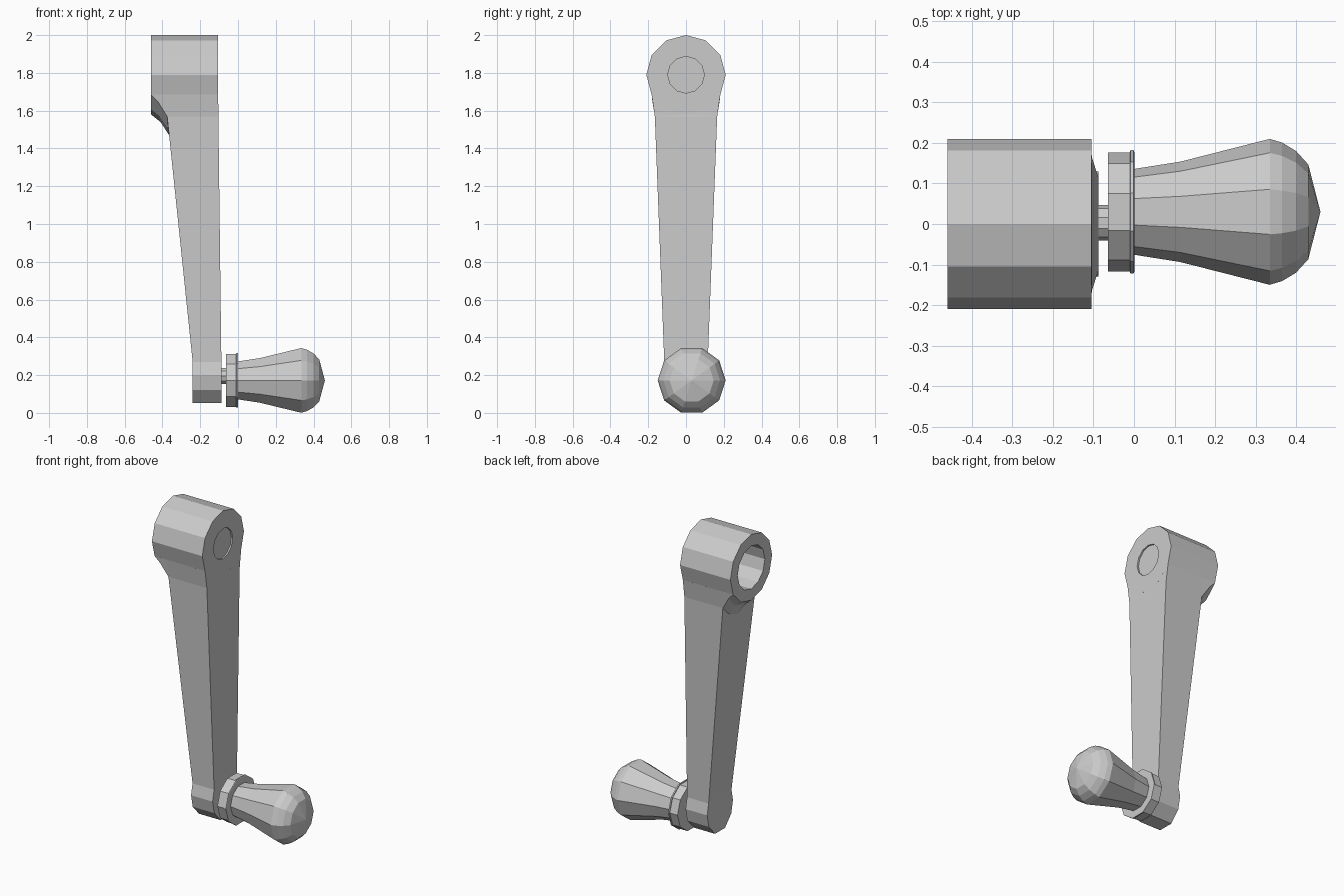
import bpy, bmesh
from math import cos, sin, pi

if "Cube" in bpy.data.objects:
    bpy.data.objects.remove(bpy.data.objects["Cube"])


def make(name, verts, faces):
    bm = bmesh.new()
    vs = [bm.verts.new(v) for v in verts]
    for f in faces:
        bm.faces.new([vs[i] for i in f])
    bmesh.ops.remove_doubles(bm, verts=bm.verts, dist=1e-5)
    bmesh.ops.recalc_face_normals(bm, faces=bm.faces)
    mesh = bpy.data.meshes.new(name)
    bm.to_mesh(mesh)
    bm.free()
    ob = bpy.data.objects.new(name, mesh)
    bpy.context.collection.objects.link(ob)
    return ob


def lathe(name, profile, n, cy, cz):
    """Revolve (x, radius) points around an axis parallel to x."""
    verts = [(x, cy + r * cos(2 * pi * i / n), cz + r * sin(2 * pi * i / n))
             for x, r in profile for i in range(n)]
    faces = []
    for k in range(len(profile) - 1):
        a, b = k * n, (k + 1) * n
        for i in range(n):
            j = (i + 1) % n
            if profile[k][1] == 0:
                faces.append((a, b + j, b + i))
            elif profile[k + 1][1] == 0:
                faces.append((a + i, a + j, b))
            else:
                faces.append((a + i, a + j, b + j, b + i))
    # share a single vertex at poles
    used = sorted({i for f in faces for i in f})
    remap = {v: i for i, v in enumerate(used)}
    return make(name, [verts[i] for i in used],
                [[remap[i] for i in f] for f in faces])


# Hub with blind bore on the left and shallow recess on the right
HZ = 1.79
lathe("hub", [(-.2, 0), (-.2, .137), (-.46, .137), (-.46, .21),
              (-.105, .21), (-.105, .097), (-.115, .097), (-.115, 0)], 12, 0, HZ)

# Tapered arm: rows of (z, half width, left x, right x)
rows = [(.052, .05, -.24, -.088), (.12, .113, -.24, -.088),
        (.2, .13, -.24, -.088), (.27, .115, -.24, -.088),
        (1.57, .165, -.375, -.104), (1.685, .182, -.375, -.105)]
verts, faces = [], []
for z, w, xl, xr in rows:
    verts += [(xl, -w, z), (xr, -w, z), (xr, w, z), (xl, w, z)]
faces.append((0, 1, 2, 3))
for k in range(len(rows) - 2):
    a = 4 * k
    for i in range(4):
        j = (i + 1) % 4
        faces.append((a + i, a + j, a + 4 + j, a + 4 + i))
# top end follows the underside of the hub
a, b = 4 * (len(rows) - 2), 4 * (len(rows) - 1)
t = len(verts)
under = [(-.105, 1.608), (0, 1.58), (.105, 1.608)]
for x in (-.375, -.105):
    verts += [(x, y, z) for y, z in under]
L = [b, t, t + 1, t + 2, b + 3]
R = [b + 1, t + 3, t + 4, t + 5, b + 2]
faces += [(a, a + 1, b + 1, b), (a + 2, a + 3, b + 3, b + 2)]
for lo0, lo1, S in ((a, a + 3, L), (a + 1, a + 2, R)):
    faces += [(lo0, S[1], S[0]), (lo0, S[2], S[1]), (lo0, lo1, S[2]),
              (lo1, S[3], S[2]), (lo1, S[4], S[3])]
faces += [(L[i], R[i], R[i + 1], L[i + 1]) for i in range(4)]
make("arm", verts, faces)

# Flared web between the arm and the back of the hub
half = [  # edge, middle and centre points of each row (x, y, z)
    [(-.46, .182, 1.685), (-.46, .105, 1.608), (-.46, 0, 1.58)],
    [(-.425, .178, 1.65), (-.418, .1, 1.573), (-.41, 0, 1.54)],
    [(-.375, .165, 1.57), (-.37, .09, 1.5), (-.365, 0, 1.47)],
    [(-.37, .182, 1.685), (-.37, .105, 1.608), (-.37, 0, 1.58)]]
verts = []
for r in half:
    verts += r + [(x, -y, z) for x, y, z in r[1::-1]]
faces = [(5 * k + i, 5 * k + i + 1, 5 * ((k + 1) % 4) + i + 1, 5 * ((k + 1) % 4) + i)
         for k in range(4) for i in range(4)]
faces += [(0, 5, 10, 15), (4, 9, 14, 19)]
make("hub_web", verts, faces)

# Pin, collar and knob
lathe("knob_pin", [(-.1, 0), (-.1, .044), (-.05, .044), (-.05, 0)], 10, .003, .195)
KY, KZ = .03, .172
lathe("knob_collar", [(-.064, 0), (-.064, .147), (-.01, .147), (-.009, .152),
                      (-.001, .152), (.001, .147), (.001, 0)], 10, KY, KZ)
lathe("knob", [(-.005, 0), (-.005, .105), (.115, .124), (.335, .18), (.365, .171),
               (.4, .15), (.43, .117), (.46, 0)], 10, KY, KZ)
